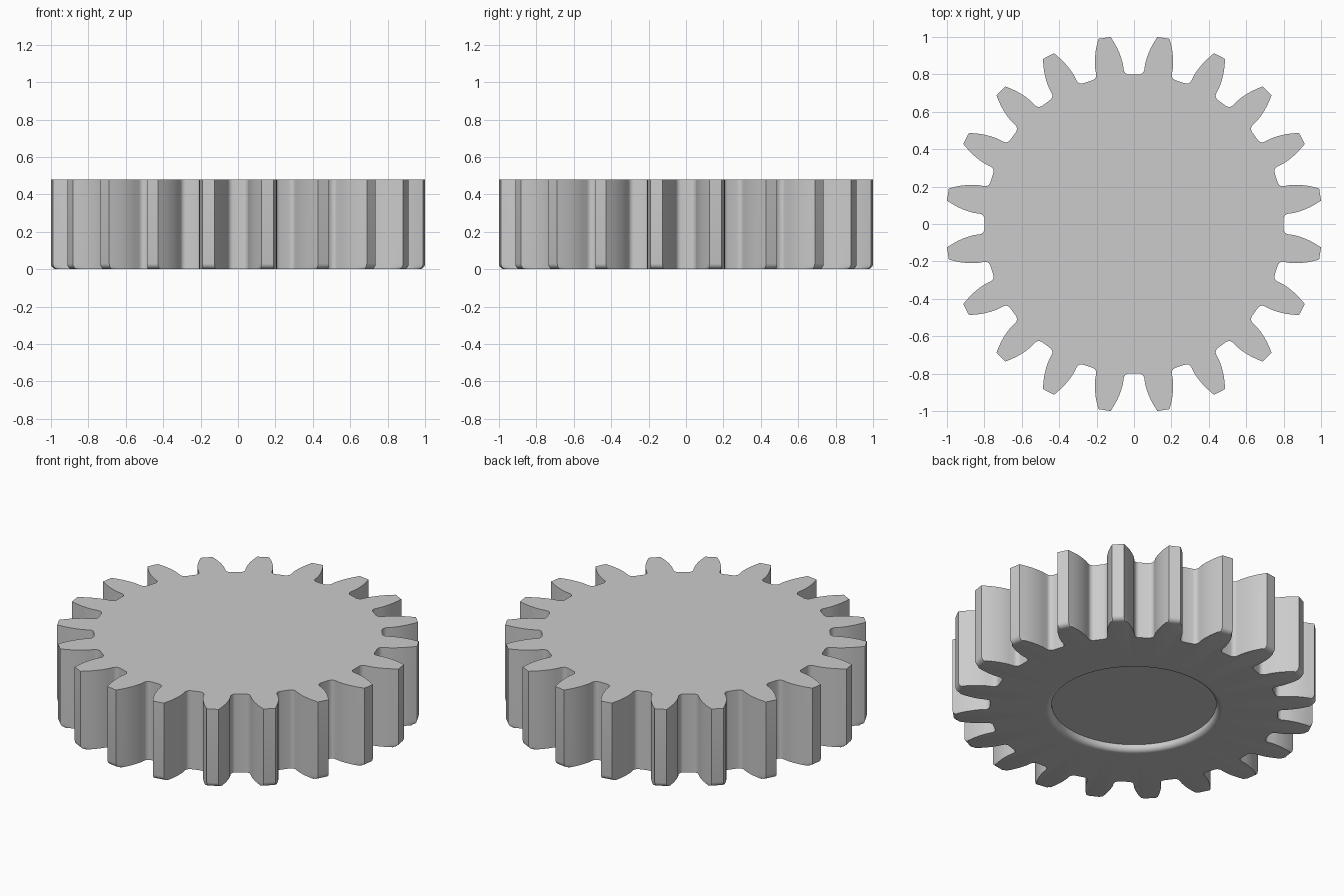
import bpy
import bmesh
from math import sin, cos, atan2, radians, degrees, pi

if "Cube" in bpy.data.objects:
    bpy.data.objects.remove(bpy.data.objects["Cube"], do_unlink=True)

TEETH = 20
HEIGHT = 0.48
TIP = 1.008      # tip radius
ROOT = 0.80      # root radius
ROUND = 0.03     # lower tip rounding and recess lip
FILLET = 0.025   # root fillet
RECESS = 0.457   # recess floor radius
DEPTH = 0.04

# Half a tooth: (degrees from tooth centre, radius), root to tip
half = []
for i in range(6):
    t = radians(90 - 18 * i)
    x, r = 0.1 - FILLET * cos(t), ROOT + FILLET * (1 - sin(t))
    half.append((degrees(atan2(x, r)), r))
half += [(5.0, 0.86), (4.6, 0.89), (4.1, 0.918), (3.5, 0.947), (2.7, 0.978), (1.9, TIP)]

# Full outline as (angle, radius)
tooth = [(-a, r) for a, r in half] + [(a, r) for a, r in reversed(half)]
step = 360 / TEETH
outline = [(radians(step * (k + 0.5) + a), r) for k in range(TEETH) for a, r in tooth]

bm = bmesh.new()


def ring(z, limit):
    """Outline at height z, trimmed to a largest radius."""
    return [bm.verts.new((min(r, limit) * cos(a), min(r, limit) * sin(a), z))
            for a, r in outline]


def loft(a, b):
    n = len(a)
    for i in range(n):
        j = (i + 1) % n
        bm.faces.new((a[i], a[j], b[j], b[i]))


# Toothed wall, going down into the rounded lower tips
rings = [ring(HEIGHT, TIP)]
for i in range(6):
    t = i / 5 * pi / 2
    rings.append(ring(ROUND * (1 - sin(t)), TIP - ROUND * (1 - cos(t))))

# Underside, rounded recess lip and recess wall
lip = RECESS + ROUND
rings.append(ring(0, lip + 0.006))
for i in range(7):
    t = i / 6 * pi / 2
    rings.append(ring(ROUND * (1 - cos(t)), lip - ROUND * sin(t)))
rings.append(ring(DEPTH, RECESS))

for upper, lower in zip(rings, rings[1:]):
    loft(upper, lower)

# Top face and recess floor
bm.faces.new(rings[0])
bm.faces.new(rings[-1])
bmesh.ops.recalc_face_normals(bm, faces=bm.faces)

mesh = bpy.data.meshes.new("gear_wheel")
bm.to_mesh(mesh)
bm.free()
gear = bpy.data.objects.new("gear_wheel", mesh)
bpy.context.collection.objects.link(gear)

# Plain grey
grey = bpy.data.materials.new("light_grey")
grey.use_nodes = True
colour = (0.6, 0.6, 0.6, 1)
grey.diffuse_color = colour
grey.node_tree.nodes["Principled BSDF"].inputs["Base Color"].default_value = colour
mesh.materials.append(grey)

bpy.ops.object.select_all(action="DESELECT")
gear.select_set(True)
bpy.context.view_layer.objects.active = gear
bpy.ops.object.shade_smooth_by_angle(angle=radians(28))
